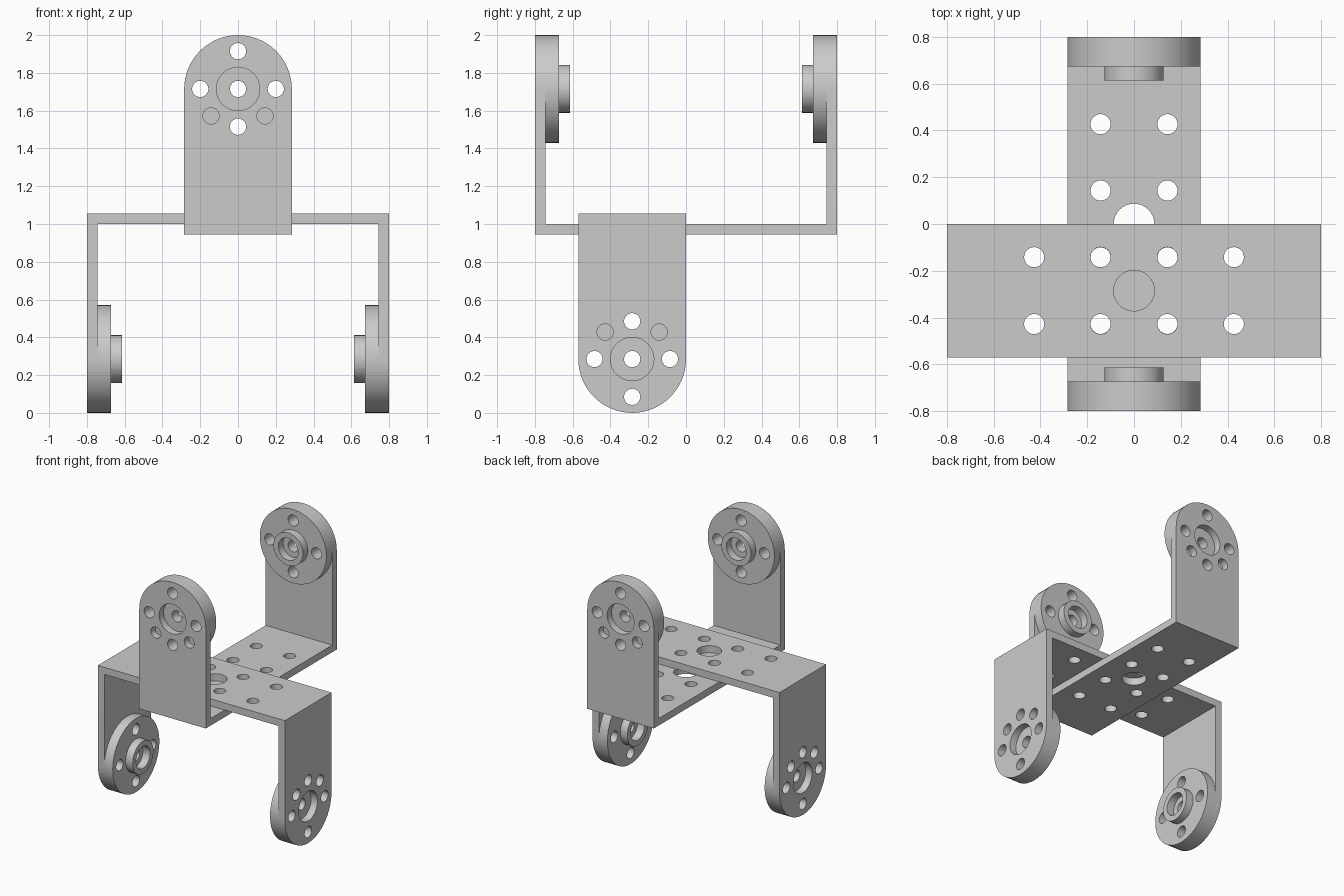
import bpy, bmesh
from math import pi, cos, sin, radians
from mathutils import Matrix

if "Cube" in bpy.data.objects:
    bpy.data.objects.remove(bpy.data.objects["Cube"])

HALF_LENGTH, HALF_WIDTH, SHEET = 0.8, 0.285, 0.055
HEIGHT = 1.055
PIVOT = HEIGHT - HALF_WIDTH          # height of the pivot in each arm
SCREW = 0.043                        # screw hole radius
DISC, BOSS = 0.072, 0.06             # thickness of horn disc and boss

grey = bpy.data.materials.new("bracket grey")
grey.use_nodes = True
COLOUR = (0.6, 0.6, 0.6, 1)
grey.diffuse_color = COLOUR
grey.node_tree.nodes["Principled BSDF"].inputs["Base Color"].default_value = COLOUR


def circle(x, y, r, count=32):
    return [(x + r * cos(2 * pi * i / count), y + r * sin(2 * pi * i / count))
            for i in range(count)]


def evaluated_mesh(obj):
    depsgraph = bpy.context.evaluated_depsgraph_get()
    return bpy.data.meshes.new_from_object(obj.evaluated_get(depsgraph))


def slab(name, loops, thickness, matrix):
    """Flat sheet from an outline and hole loops, centred on its thickness."""
    curve = bpy.data.curves.new(name, "CURVE")
    curve.dimensions = "2D"
    curve.fill_mode = "BOTH"
    curve.extrude = thickness / 2
    for loop in loops:
        spline = curve.splines.new("POLY")
        spline.points.add(len(loop) - 1)
        for point, (x, y) in zip(spline.points, loop):
            point.co = (x, y, 0, 1)
        spline.use_cyclic_u = True
    temp = bpy.data.objects.new(name, curve)
    bpy.context.collection.objects.link(temp)
    mesh = evaluated_mesh(temp)
    bpy.data.objects.remove(temp)
    bm = bmesh.new()
    bm.from_mesh(mesh)
    bmesh.ops.remove_doubles(bm, verts=bm.verts, dist=0.0001)
    bmesh.ops.transform(bm, matrix=matrix, verts=bm.verts)
    bmesh.ops.recalc_face_normals(bm, faces=bm.faces)
    bm.to_mesh(mesh)
    bm.free()
    mesh.materials.clear()
    mesh.materials.append(grey)
    obj = bpy.data.objects.new(name, mesh)
    bpy.context.collection.objects.link(obj)
    return obj


def arm_parts():
    """Rounded arm with horn disc and boss, at the +x end."""
    upright = Matrix(((0, 0, 1), (1, 0, 0), (0, 1, 0))).to_4x4()

    def layer(name, loops, outer, thickness):
        place = Matrix.Translation((outer - thickness / 2, 0, PIVOT))
        return slab(name, loops, thickness, place @ upright)

    screws = [circle(0.2 * cos(a), 0.2 * sin(a), SCREW)
              for a in (0, pi / 2, pi, 3 * pi / 2)]
    tip = [(HALF_WIDTH * cos(pi * i / 32), HALF_WIDTH * sin(pi * i / 32))
           for i in range(33)]
    outline = tip + [(-HALF_WIDTH, -PIVOT), (HALF_WIDTH, -PIVOT)]
    blind = [circle(x, -0.143, SCREW) for x in (-0.143, 0.143)]
    inner = HALF_LENGTH - SHEET
    return [
        layer("arm", [outline, circle(0, 0, 0.115)] + screws + blind,
              HALF_LENGTH, SHEET),
        layer("disc", [circle(0, 0, HALF_WIDTH, 64), circle(0, 0, SCREW)] + screws,
              inner, DISC),
        layer("boss", [circle(0, 0, 0.127), circle(0, 0, 0.085)],
              inner - DISC, BOSS),
    ]


def bracket(name, matrix):
    # Base sheet with two rows of screw holes and a centre hole
    rect = [(-HALF_LENGTH, -HALF_WIDTH), (HALF_LENGTH, -HALF_WIDTH),
            (HALF_LENGTH, HALF_WIDTH), (-HALF_LENGTH, HALF_WIDTH)]
    holes = [circle(x, y, SCREW) for x in (-0.427, -0.143, 0.143, 0.427)
             for y in (-0.143, 0.143)]
    base = slab(name, [rect, circle(0, 0, 0.087)] + holes, SHEET,
                Matrix.Translation((0, 0, SHEET / 2)))
    # Weld one arm onto the base, then mirror that half
    parts = arm_parts()
    for part in parts:
        weld = base.modifiers.new("weld", "BOOLEAN")
        weld.operation = "UNION"
        weld.solver = "EXACT"
        weld.object = part
    mirror = base.modifiers.new("mirror", "MIRROR")
    mirror.use_bisect_axis[0] = True
    mesh = evaluated_mesh(base)
    base.modifiers.clear()
    base.data = mesh
    for part in parts:
        bpy.data.objects.remove(part)
    base.matrix_world = matrix
    # Crisp rims, smooth curved walls
    bpy.ops.object.select_all(action="DESELECT")
    base.select_set(True)
    bpy.context.view_layer.objects.active = base
    bpy.ops.object.shade_smooth_by_angle(angle=radians(30))


# Upright bracket along the depth, and an inverted one across its top
bracket("upright_bracket",
        Matrix.Translation((0, 0, 1 - SHEET)) @ Matrix.Rotation(pi / 2, 4, "Z"))
bracket("inverted_bracket",
        Matrix.Translation((0, -HALF_WIDTH, HEIGHT)) @ Matrix.Rotation(pi, 4, "X"))
